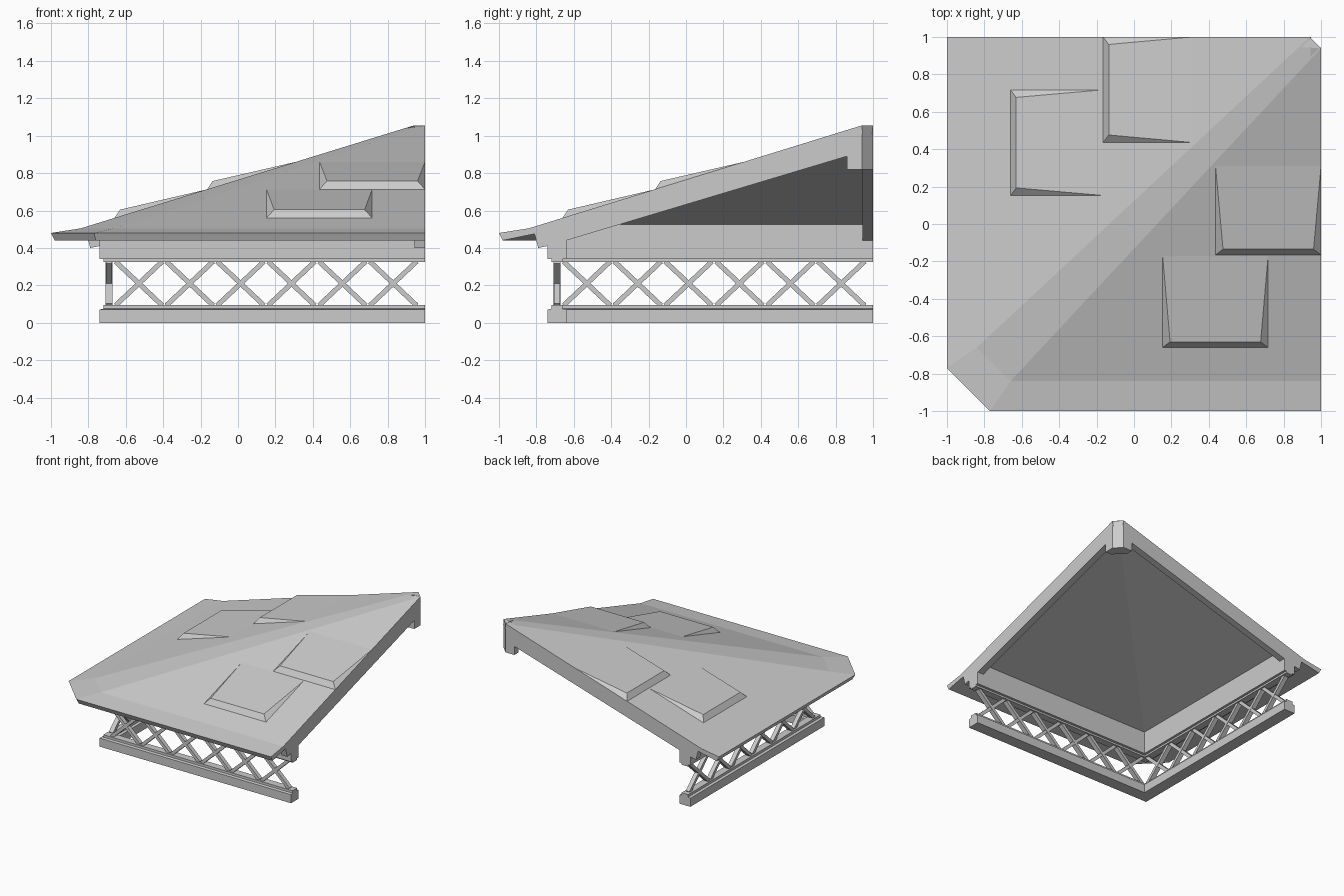
import bpy, bmesh, math
from mathutils import Vector, Matrix

old = bpy.data.objects.get("Cube")
if old:
    bpy.data.objects.remove(old, do_unlink=True)

stone = bpy.data.materials.new("pale_grey")
stone.use_nodes = True
colour = (0.6, 0.6, 0.6, 1)
stone.diffuse_color = colour
stone.node_tree.nodes["Principled BSDF"].inputs["Base Color"].default_value = colour


def finish(bm, name):
    bmesh.ops.remove_doubles(bm, verts=bm.verts, dist=0.0005)
    bmesh.ops.recalc_face_normals(bm, faces=bm.faces)
    me = bpy.data.meshes.new(name)
    bm.to_mesh(me)
    bm.free()
    me.materials.append(stone)
    ob = bpy.data.objects.new(name, me)
    bpy.context.collection.objects.link(ob)
    return ob


def mirrored(build, name):
    """Build a part for the front side, and again swapped over the diagonal."""
    for side in ("front", "side"):
        bm = bmesh.new()
        build(bm)
        if side == "side":
            for v in bm.verts:
                v.co = Vector((v.co.y, v.co.x, v.co.z))
        finish(bm, side + "_" + name)


def corner_sweep(name, profile, end=1.0):
    """Sweep (y, z, corner start) points round the corner."""
    bm = bmesh.new()
    rows = []
    for y, z, c in profile:
        pts = [(end, y), (c, y), (y, c), (y, end)]
        rows.append([bm.verts.new((px, py, z)) for px, py in pts])
    for i, a in enumerate(rows):
        b = rows[(i + 1) % len(rows)]
        for k in range(3):
            bm.faces.new((a[k], a[k + 1], b[k + 1], b[k]))
    for k in (0, 3):
        bm.faces.new([r[k] for r in rows])
    bmesh.ops.dissolve_degenerate(bm, dist=0.0005, edges=bm.edges)
    return finish(bm, name)


def prism(bm, points, axis, lo, hi):
    """Extrude a 2D outline along x or z."""
    def place(p, h):
        return (h, *p) if axis == "x" else (*p, h)
    low = [bm.verts.new(place(p, lo)) for p in points]
    high = [bm.verts.new(place(p, hi)) for p in points]
    bm.faces.new(low)
    bm.faces.new(high)
    n = len(points)
    for i in range(n):
        j = (i + 1) % n
        bm.faces.new((low[i], low[j], high[j], high[i]))


def roof_z(y):
    return 0.505 + (y + 0.84) * 0.309


# Roof shell with its eave, soffit, upper beam and ceiling
corner_sweep("roof", [
    (0.94, 1.055, 1), (-0.84, 0.505, -0.66), (-1, 0.48, -0.77),
    (-0.98, 0.44, -0.76), (-0.81, 0.475, -0.66), (-0.74, 0.475, -0.74),
    (-0.74, 0.34, -0.74), (-0.64, 0.34, -0.64), (-0.64, 0.525, -0.64),
    (0.945, 1.01, 0.945)])

# Rails and lower beam
square = lambda pts: [(y, z, y) for y, z in pts]
corner_sweep("upper_rail", square([(-0.72, 0.342), (-0.72, 0.325), (-0.66, 0.325), (-0.66, 0.342)]))
corner_sweep("lower_beam", square([
    (-0.74, 0), (-0.74, 0.07), (-0.72, 0.075), (-0.72, 0.095),
    (-0.66, 0.095), (-0.66, 0.075), (-0.64, 0.07), (-0.64, 0)]))


# End ribs with notched eave brackets
def rib(bm):
    prism(bm, [(-0.99, 0.479), (-0.84, 0.503), (0.94, 1.053), (0.94, 0.82),
               (0.86, 0.82), (0.86, 0.89), (-0.64, 0.44), (-0.64, 0.34),
               (-0.74, 0.34), (-0.74, 0.41), (-0.79, 0.4), (-0.81, 0.475),
               (-0.975, 0.442)], "x", 0.945, 1.0)


mirrored(rib, "end_rib")

# Peak post
bm = bmesh.new()
prism(bm, [(0.86, 1), (0.94, 1), (1, 0.94), (1, 0.86), (0.945, 0.86), (0.86, 0.945)],
      "z", 0.82, 1.0)
prism(bm, [(0.94, 1), (1, 0.94), (0.94, 0.94)], "z", 1.0, 1.054)
finish(bm, "peak_post")


# Raised roof slabs that taper into the slope
def slabs(bm):
    for x0, x1, y0, y1 in ((0.153, 0.717, -0.66, -0.17), (0.436, 1.0, -0.165, 0.31)):
        base = [(x0, y0), (x1, y0), (x1, y1), (x0, y1)]
        a, b, c, d = [bm.verts.new((x, y, roof_z(y))) for x, y in base]
        lip = roof_z(y0 + 0.03) + 0.035
        e, f = [bm.verts.new((x, y0 + 0.03, lip)) for x in (x0 + 0.04, x1 - 0.04)]
        for face in ((a, b, f, e), (e, f, c, d), (a, e, d), (b, c, f), (a, d, c, b)):
            bm.faces.new(face)


mirrored(slabs, "roof_slabs")


# Crossed lattice bars
def lattice(bm):
    run, rise = 0.25, 0.235
    for i in range(6):
        for s in (1, -1):
            m = (Matrix.Translation((-0.53 + 0.272 * i, -0.69, 0.21))
                 @ Matrix.Rotation(-s * math.atan2(rise, run), 4, "Y")
                 @ Matrix.Diagonal((math.hypot(run, rise), 0.036 + s * 0.002, 0.026, 1)))
            bmesh.ops.create_cube(bm, size=1, matrix=m)


mirrored(lattice, "lattice")
